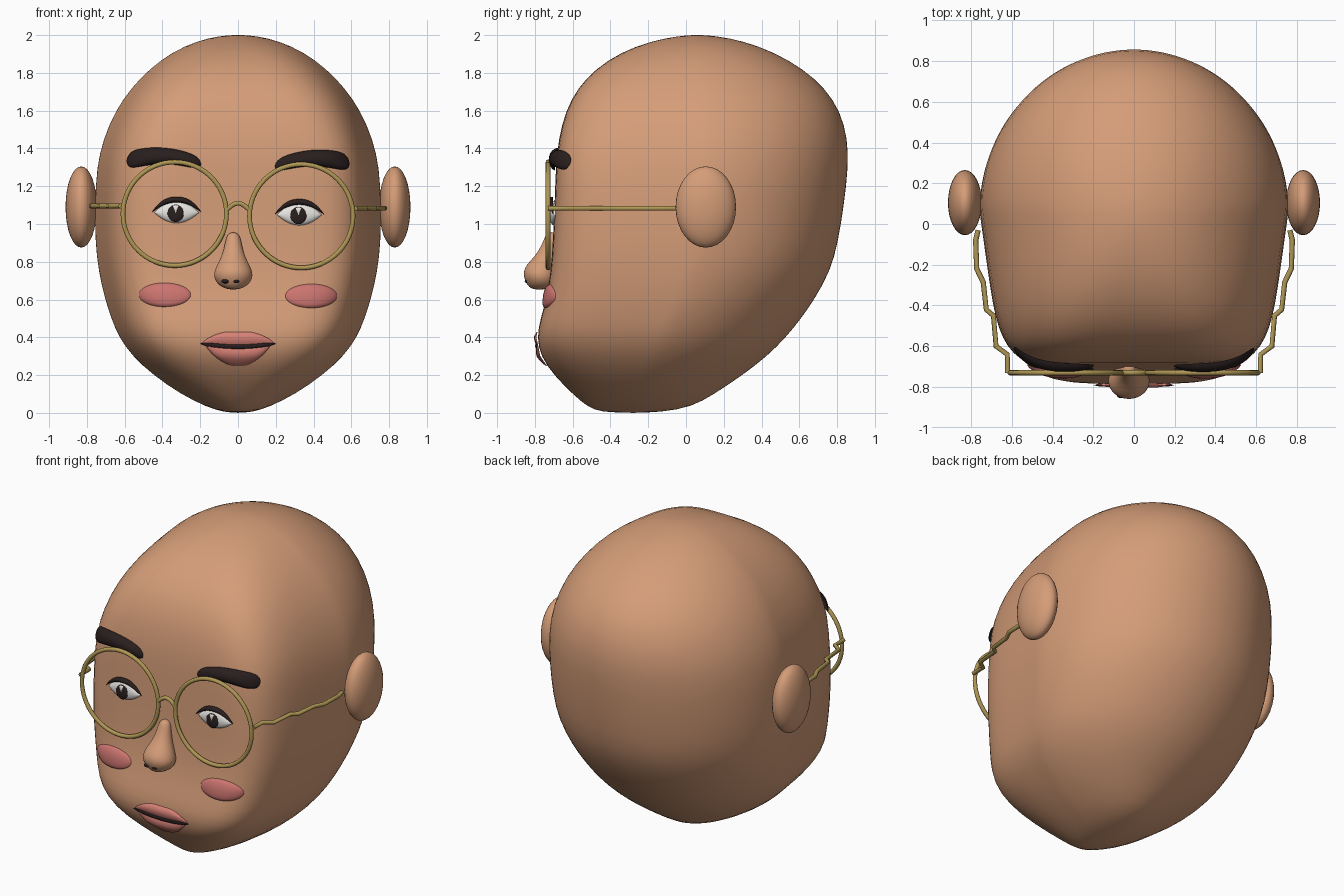
import bpy, bmesh, math
from math import sin, cos, pi, sqrt

if "Cube" in bpy.data.objects:
    bpy.data.objects.remove(bpy.data.objects["Cube"])


def material(name, rgb):
    m = bpy.data.materials.new(name)
    m.diffuse_color = (*rgb, 1)
    m.use_nodes = True
    m.node_tree.nodes["Principled BSDF"].inputs["Base Color"].default_value = m.diffuse_color
    return m


SKIN = material("skin", (0.66, 0.335, 0.187))
DARK = material("dark_brown", (0.022, 0.013, 0.013))
GOLD = material("gold", (0.43, 0.31, 0.09))
LIP = material("lip_pink", (0.68, 0.22, 0.18))
BLUSH = material("blush_pink", (0.60, 0.175, 0.16))
WHITE = material("eye_white", (0.80, 0.78, 0.75))
TAPER = 0.14      # narrowing of the head towards the face


def finish(name, verts, faces, mat):
    me = bpy.data.meshes.new(name)
    me.from_pydata(verts, [], faces)
    me.materials.append(mat)
    for p in me.polygons:
        p.use_smooth = True
    ob = bpy.data.objects.new(name, me)
    bpy.context.collection.objects.link(ob)
    return ob


def loft(name, rows, bottom, top, segs, mat, cx=0, taper=0):
    """Skin of rows (z, half width, front y, back y, front squareness)."""
    verts, faces = [], []
    for z, w, yf, yb, n in rows:
        for i in range(segs):
            c, s = cos(2 * pi * i / segs), sin(2 * pi * i / segs)
            e = n if s < 0 else 2
            r = (abs(c) ** e + abs(s) ** e) ** (-1 / e)
            x = w * r * c * (1 - taper * max(0, -r * s))
            verts.append((cx + x, (yf + yb) / 2 + (yb - yf) / 2 * r * s, z))
    for k in range(len(rows) - 1):
        for i in range(segs):
            j = (i + 1) % segs
            faces.append((k * segs + i, k * segs + j, (k + 1) * segs + j, (k + 1) * segs + i))
    b, t, last = len(verts), len(verts) + 1, (len(rows) - 1) * segs
    verts += [(cx, *bottom), (cx, *top)]
    for i in range(segs):
        j = (i + 1) % segs
        faces += [(b, j, i), (t, last + i, last + j)]
    ob = finish(name, verts, faces, mat)
    mod = ob.modifiers.new("smooth", "SUBSURF")
    mod.levels = mod.render_levels = 1
    return ob


# Head
HEAD = [
    (0.005, 0.075, -0.45, -0.13, 2), (0.03, 0.165, -0.52, 0.03, 2.2),
    (0.10, 0.305, -0.60, 0.15, 2.6), (0.20, 0.45, -0.70, 0.30, 3.4),
    (0.30, 0.56, -0.77, 0.43, 4.4), (0.40, 0.632, -0.79, 0.53, 5.4),
    (0.50, 0.672, -0.77, 0.61, 6), (0.60, 0.705, -0.74, 0.68, 6.5),
    (0.75, 0.74, -0.715, 0.765, 7), (0.90, 0.757, -0.705, 0.805, 7),
    (1.10, 0.76, -0.695, 0.837, 7), (1.30, 0.75, -0.69, 0.86, 6.8),
    (1.45, 0.715, -0.675, 0.857, 6), (1.60, 0.65, -0.637, 0.817, 5.2),
    (1.72, 0.567, -0.573, 0.735, 4.6), (1.82, 0.47, -0.48, 0.622, 4),
    (1.91, 0.35, -0.345, 0.467, 3.2), (1.97, 0.215, -0.18, 0.30, 2.5),
    (1.995, 0.10, -0.04, 0.16, 2)]
loft("head", HEAD, (-0.28, 0), (0.06, 2.002), 72, SKIN, taper=TAPER)


def face_y(x, z):
    """Depth of the front of the head at (x, z)."""
    for a, b in zip(HEAD, HEAD[1:]):
        if a[0] <= z <= b[0]:
            f = (z - a[0]) / (b[0] - a[0])
            w, yf, yb, n = [p + (q - p) * f for p, q in zip(a[1:], b[1:])]
            lo, hi = 0.0, 1.0
            for _ in range(30):
                u = (lo + hi) / 2
                if w * (1 - TAPER * u) * (1 - u ** n) ** (1 / n) > abs(x):
                    lo = u
                else:
                    hi = u
            return (yf + yb) / 2 - (yb - yf) / 2 * lo


def patch(name, mat, cx, w, low, high, off, bulge, nu=24, nv=8):
    """Domed patch on the face between the curves low(u) and high(u), u in -1..1."""
    verts, faces = [], []
    for i in range(nu + 1):
        u = -cos(pi * i / nu)
        for j in range(nv + 1):
            v = -cos(pi * j / nv)
            x, z = cx + w * u, (low(u) + high(u)) / 2 + (high(u) - low(u)) / 2 * v
            dome = sqrt(max(0, 1 - u * u) * max(0, 1 - v * v))
            verts.append((x, face_y(x, z) - off - bulge * dome, z))
    for i in range(nu):
        for j in range(nv):
            a, b = i * (nv + 1) + j, (i + 1) * (nv + 1) + j
            faces.append((a, b, b + 1, a + 1))
    return finish(name, verts, faces, mat)


def arc(u, p=2.0):
    return max(0, 1 - abs(u) ** p)


def ball(name, loc, radii, mat):
    bm = bmesh.new()
    bmesh.ops.create_uvsphere(bm, u_segments=32, v_segments=16, radius=1)
    me = bpy.data.meshes.new(name)
    bm.to_mesh(me)
    bm.free()
    me.materials.append(mat)
    for p in me.polygons:
        p.use_smooth = True
    ob = bpy.data.objects.new(name, me)
    ob.location, ob.scale = loc, radii
    bpy.context.collection.objects.link(ob)


def wire(name, pts, closed=False, r=0.013):
    cu = bpy.data.curves.new(name, "CURVE")
    cu.dimensions = "3D"
    cu.bevel_depth, cu.bevel_resolution, cu.use_fill_caps = r, 3, True
    sp = cu.splines.new("POLY")
    sp.points.add(len(pts) - 1)
    for p, q in zip(sp.points, pts):
        p.co = (*q, 1)
    sp.use_cyclic_u = closed
    sp.use_smooth = True
    cu.materials.append(GOLD)
    bpy.context.collection.objects.link(bpy.data.objects.new(name, cu))


ARM = [(0.62, -0.73), (0.622, -0.64), (0.677, -0.60), (0.69, -0.45), (0.725, -0.42),
       (0.74, -0.285), (0.772, -0.22), (0.777, -0.08), (0.765, -0.03)]

for s, side in ((-1, "left"), (1, "right")):
    dz = -0.012 if s > 0 else 0      # this side sits slightly lower

    # Ear
    ball(side + "_ear", (s * 0.83, 0.105, 1.09), (0.083, 0.16, 0.215), SKIN)

    # Glasses rim and temple arm
    wire(side + "_rim", [(s * 0.335 + 0.274 * cos(a * pi / 32), -0.73,
                          1.054 + dz + 0.274 * sin(a * pi / 32)) for a in range(64)], True)
    wire(side + "_temple_arm", [(s * x, y, 1.095 + dz) for x, y in ARM])

    # Eyebrow: thick outer end, thinner inner end
    def brow_mid(u):
        u = -s * u
        return 1.36 + dz - 0.035 * u * u - 0.008 * u

    def brow_half(u):
        return (0.043 + s * u * 0.007) * arc(u, 8) ** 0.5
    patch(side + "_eyebrow", DARK, s * 0.393, 0.197, lambda u: brow_mid(u) - brow_half(u),
          lambda u: brow_mid(u) + brow_half(u), 0.004, 0.04)

    # Eye: white, upper lid line, pupil and its notch highlight
    ex, ez = s * 0.325, 1.06 + dz
    patch(side + "_eye_white", WHITE, ex, 0.118, lambda u: ez - 0.055 * arc(u),
          lambda u: ez + 0.065 * arc(u), 0.0, 0.026)
    patch(side + "_upper_lid", DARK, ex, 0.13, lambda u: ez + 0.002 + 0.052 * arc(u),
          lambda u: ez + 0.004 + 0.08 * arc(u, 2.4), 0.012, 0.022)
    px, pz = s * 0.325 - 0.005, ez - 0.003
    patch(side + "_pupil", DARK, px, 0.043, lambda u: pz - 0.046 * sqrt(arc(u)),
          lambda u: pz + 0.046 * sqrt(arc(u)), 0.022, 0.010, 16)
    patch(side + "_pupil_notch", WHITE, px, 0.018, lambda u: pz + 0.042 * abs(u),
          lambda u: pz + 0.043, 0.032, 0.004, 8, 4)

    # Cheek blush
    patch(side + "_blush", BLUSH, s * 0.387, 0.138, lambda u: 0.625 + dz / 2 - 0.064 * sqrt(arc(u)),
          lambda u: 0.625 + dz / 2 + 0.064 * sqrt(arc(u)), -0.002, 0.026)

    # Nostril
    ball(side + "_nostril", (-0.038 + s * 0.028, -0.832, 0.697), (0.021, 0.022, 0.012), DARK)

# Glasses bridge
wire("glasses_bridge", [(-0.06 + 0.12 * i / 12, -0.73, 1.075 + 0.035 * sin(pi * i / 12))
                        for i in range(13)])

# Nose
loft("nose", [(0.657, 0.04, -0.82, -0.72, 2), (0.675, 0.078, -0.84, -0.69, 2),
              (0.71, 0.102, -0.857, -0.68, 2), (0.745, 0.104, -0.863, -0.68, 2),
              (0.785, 0.085, -0.845, -0.68, 2), (0.83, 0.062, -0.80, -0.68, 2),
              (0.88, 0.047, -0.768, -0.68, 2), (0.93, 0.038, -0.748, -0.68, 2),
              (0.95, 0.025, -0.738, -0.68, 2)],
     (-0.78, 0.652), (-0.71, 0.958), 24, SKIN, cx=-0.025)


# Mouth: lips and the dark line between them
def seam(u):
    return 0.368 - 0.018 * arc(u)


patch("upper_lip", LIP, 0, 0.19, seam,
      lambda u: seam(u) + 0.085 * arc(u) ** 0.8 - 0.006 * arc(u * 3), 0.002, 0.014)
patch("lower_lip", LIP, 0, 0.18, lambda u: seam(u) - 0.103 * arc(u) ** 0.9, seam, 0.002, 0.02)
patch("mouth_line", DARK, 0, 0.2, lambda u: seam(u) - 0.012 * arc(u, 6) - 0.001,
      lambda u: seam(u) + 0.012 * arc(u, 6), 0.010, 0.008)
